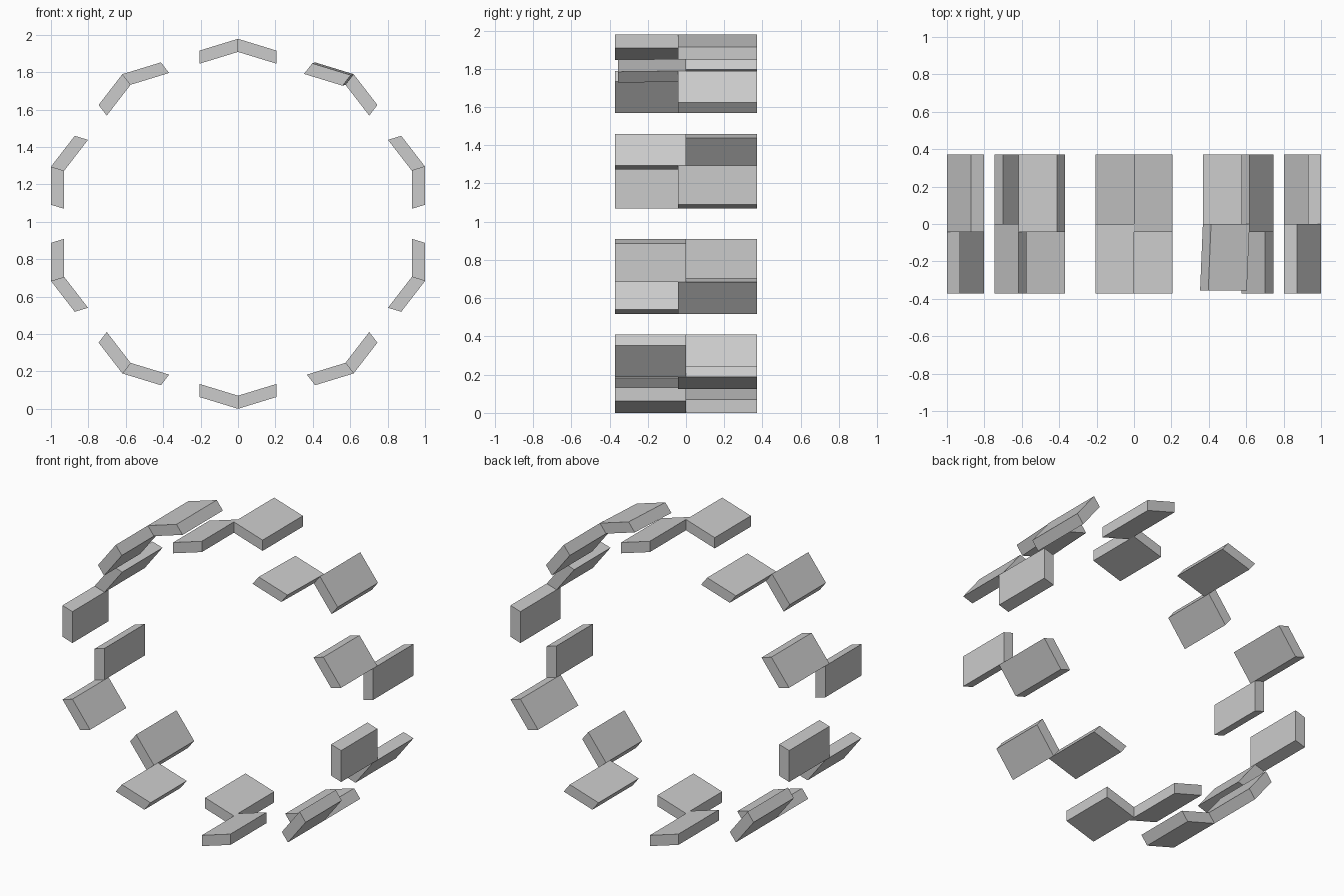
import bpy
from math import cos, sin, radians
from mathutils import Vector

if "Cube" in bpy.data.objects:
    bpy.data.objects.remove(bpy.data.objects["Cube"])

R, SX, THICK = 0.989, 1.0632, 0.07   # ring radius, sideways stretch, block depth
CENTRE = Vector((0, 0, R))
FRONT, BACK = -0.371, 0.371


def ring(radius, deg):
    a = radians(deg)
    return Vector((radius * cos(a) * SX, 0, radius * sin(a)))


def block(name, deg, turn, y0, y1, skew=Vector((0, 0, 0))):
    """Slab along the first third of a decagon edge, starting at its corner."""
    corner = ring(R, deg)
    end = corner.lerp(ring(R, deg + turn * 36), 1 / 3)
    depth = ring(THICK, deg)
    profile = [corner, end, end - depth, corner - depth]
    verts = [CENTRE + p + Vector((0, y0, 0)) + skew for p in profile]
    verts += [CENTRE + p + Vector((0, y1, 0)) for p in profile]
    faces = [(0, 1, 2, 3), (7, 6, 5, 4)]
    faces += [(i, i + 4, (i + 1) % 4 + 4, (i + 1) % 4) for i in range(4)]
    if turn < 0:
        faces = [f[::-1] for f in faces]
    mesh = bpy.data.meshes.new(name)
    mesh.from_pydata(verts, [], [f[::-1] for f in faces])
    obj = bpy.data.objects.new(name, mesh)
    bpy.context.collection.objects.link(obj)
    # outward normals
    import bmesh
    bm = bmesh.new()
    bm.from_mesh(mesh)
    bmesh.ops.recalc_face_normals(bm, faces=bm.faces)
    bm.to_mesh(mesh)
    bm.free()


# ten staggered pairs of tread blocks; one front block is knocked slightly askew
for i in range(10):
    deg = 18 + 36 * i
    skew = Vector((-0.015, 0.016, -0.005)) if i == 1 else Vector((0, 0, 0))
    block(f"front_tread_block_{i + 1}", deg, 1, FRONT, 0, skew)
    block(f"back_tread_block_{i + 1}", deg, -1, -0.042, BACK)
